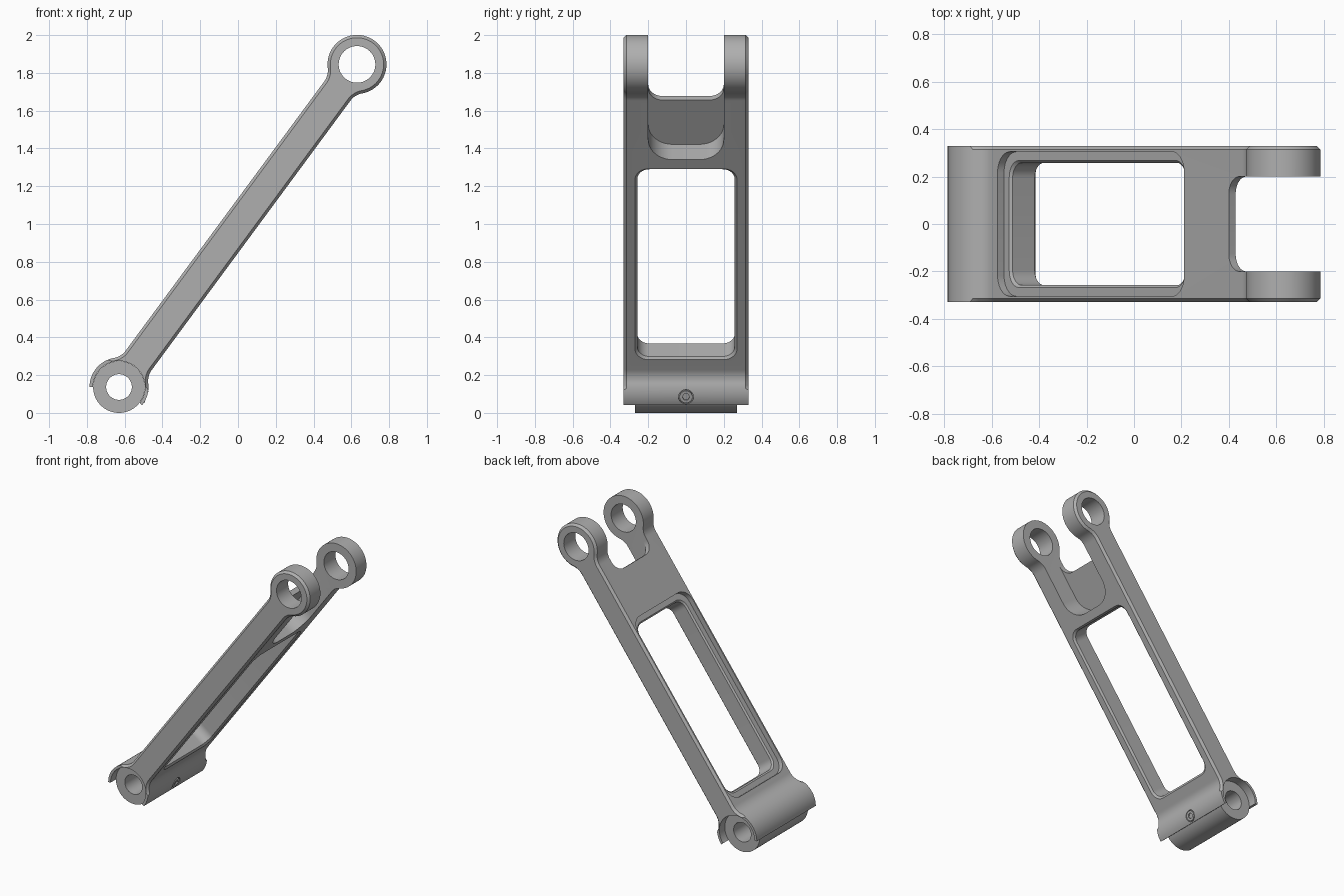
import bpy, bmesh
from math import sin, cos, radians, degrees, atan2, hypot, sqrt
from mathutils import Matrix, Vector

if "Cube" in bpy.data.objects:
    bpy.data.objects.remove(bpy.data.objects["Cube"])

# Overall dimensions: the arm runs between two pivots, local X along the arm
LOW, HIGH = Vector((-0.63, 0, 0.137)), Vector((0.63, 0, 1.845))
AXIS = HIGH - LOW
SLOPE = atan2(AXIS.z, AXIS.x)
END = AXIS.length / 2
WIDTH, THICK, BOSS, FILLET, BORE = 0.33, 0.086, 0.156, 0.1, 0.138
ARM = Matrix.Translation((LOW + HIGH) / 2) @ Matrix.Rotation(-SLOPE, 4, 'Y')

metal = bpy.data.materials.new("grey metal")
metal.use_nodes = True
metal.diffuse_color = (0.43, 0.43, 0.43, 1)
metal.node_tree.nodes["Principled BSDF"].inputs["Base Color"].default_value = metal.diffuse_color


def arc(cx, cy, r, a, b, n):
    """Points on an arc, angles in degrees."""
    steps = [radians(a + (b - a) * i / n) for i in range(n + 1)]
    return [(cx + r * cos(t), cy + r * sin(t)) for t in steps]


def circle(r, n=64):
    return arc(0, 0, r, 0, 360, n)[:-1]


def loft(name, rings, matrix, bevel_rule=None):
    """Skin a stack of equal rings, cap both ends, optionally chamfer rim edges."""
    bm = bmesh.new()
    loops = [[bm.verts.new(p) for p in ring] for ring in rings]
    for lo, hi in zip(loops, loops[1:]):
        for i in range(len(lo)):
            bm.faces.new((lo[i - 1], lo[i], hi[i], hi[i - 1]))
    caps = [bm.faces.new(loops[0]), bm.faces.new(loops[-1])]
    bmesh.ops.recalc_face_normals(bm, faces=bm.faces)
    if bevel_rule:
        rim = [e for f in caps for e in f.edges if bevel_rule(e)]
        bmesh.ops.bevel(bm, geom=rim, offset=0.015, segments=1, affect='EDGES')
    bm.transform(matrix)
    mesh = bpy.data.meshes.new(name)
    bm.to_mesh(mesh)
    bm.free()
    mesh.materials.append(metal)
    obj = bpy.data.objects.new(name, mesh)
    bpy.context.collection.objects.link(obj)
    return obj


def prism(name, outline, half, matrix, bevel_rule=None):
    rings = [[(x, y, z) for x, z in outline] for y in (-half, half)]
    return loft(name, rings, matrix, bevel_rule)


def rounded(s0, s1, half, r, z):
    """Rounded rectangle ring lying along the arm at height z."""
    pts = []
    for x, y, a in ((s1 - r, half - r, 0), (s0 + r, half - r, 90),
                    (s0 + r, r - half, 180), (s1 - r, r - half, 270)):
        pts += arc(x, y, r, a, a + 90, 10)
    return [(x, y, z) for x, y in pts]


def cut(obj, cutter):
    """Subtract the cutter from the object and discard it."""
    cutter.hide_render = True
    mod = obj.modifiers.new("cut", 'BOOLEAN')
    mod.operation, mod.solver, mod.object = 'DIFFERENCE', 'EXACT', cutter
    graph = bpy.context.evaluated_depsgraph_get()
    graph.update()
    mesh = bpy.data.meshes.new_from_object(obj.evaluated_get(graph))
    obj.modifiers.clear()
    obj.data = mesh
    bpy.data.objects.remove(cutter)


# Arm outline: open clamp at the low end, filleted bar, round eye at the high end
reach = sqrt((BOSS + FILLET) ** 2 - (THICK + FILLET) ** 2)
phi = degrees(atan2(THICK + FILLET, reach))
off = THICK + FILLET
tip_a, tip_b = -38 - degrees(SLOPE), 180 - degrees(SLOPE)
path = (arc(-END, 0, BOSS, tip_a, -phi, 14)
        + arc(-END + reach, -off, FILLET, 180 - phi, 90, 10)
        + arc(END - reach, -off, FILLET, 90, phi, 10)
        + arc(END, 0, BOSS, phi - 180, 180 - phi, 56)
        + arc(END - reach, off, FILLET, -phi, -90, 10)
        + arc(-END + reach, off, FILLET, -90, phi - 180, 10)
        + arc(-END, 0, BOSS, phi, tip_b, 18)
        + arc(-END, 0, BORE, tip_b, tip_a, 48))
outline = [p for i, p in enumerate(path)
           if hypot(p[0] - path[i - 1][0], p[1] - path[i - 1][1]) > 1e-4]


def outer_rim(edge):
    """True for rim edges away from the clamp bore and its lips."""
    return all(v.co.x > 0.08 - END and hypot(v.co.x + END, v.co.z) > BORE + 0.01
               for v in edge.verts)


arm = prism("arm", outline, WIDTH, ARM, outer_rim)

# Long window with a chamfered underside and a stepped ledge on top
window = [(-0.1, 0.026), (-0.074, 0), (0.042, 0), (0.052, 0.01), (0.052, 0.047), (0.1, 0.047)]
cut(arm, loft("window_cutter",
              [rounded(-0.806 - g, 0.426 + g, 0.258 + g, 0.065 + g / 2, z) for z, g in window], ARM))

# Fork slot, and the deeper pocket beneath it
cut(arm, loft("slot_cutter", [rounded(0.79, 1.5, 0.2, 0.075, z) for z in (-0.3, 0.3)], ARM))
cut(arm, loft("pocket_cutter", [rounded(0.498, 1.5, 0.2, 0.13, z) for z in (-0.3, 0.05)], ARM))

# Pivot holes in the fork eyes
cut(arm, prism("eye_cutter", circle(0.097), 0.5, Matrix.Translation(HIGH)))

# Bushing held in the clamp
bushing = prism("bushing", circle(0.137, 80), 0.27, Matrix.Translation(LOW))
cut(bushing, prism("bushing_cutter", circle(0.068), 0.5, Matrix.Translation(LOW)))

# Set screw in the side of the clamp
out = Vector((cos(radians(-20)), 0, sin(radians(-20))))
turn = out.to_track_quat('Y', 'Z').to_matrix().to_4x4()


def along(r):
    return Matrix.Translation(LOW + out * r) @ turn


cut(arm, prism("screw_hole_cutter", circle(0.04, 32), 0.02, along(0.162)))
screw = prism("set_screw", circle(0.034, 32), 0.007, along(0.148))
cut(screw, prism("socket_cutter", circle(0.02, 6), 0.01, along(0.157)))

# Smooth the round surfaces, keep machined edges crisp
for obj in (arm, bushing, screw):
    bpy.ops.object.select_all(action='DESELECT')
    obj.select_set(True)
    bpy.context.view_layer.objects.active = obj
    bpy.ops.object.shade_smooth_by_angle(angle=radians(30))
